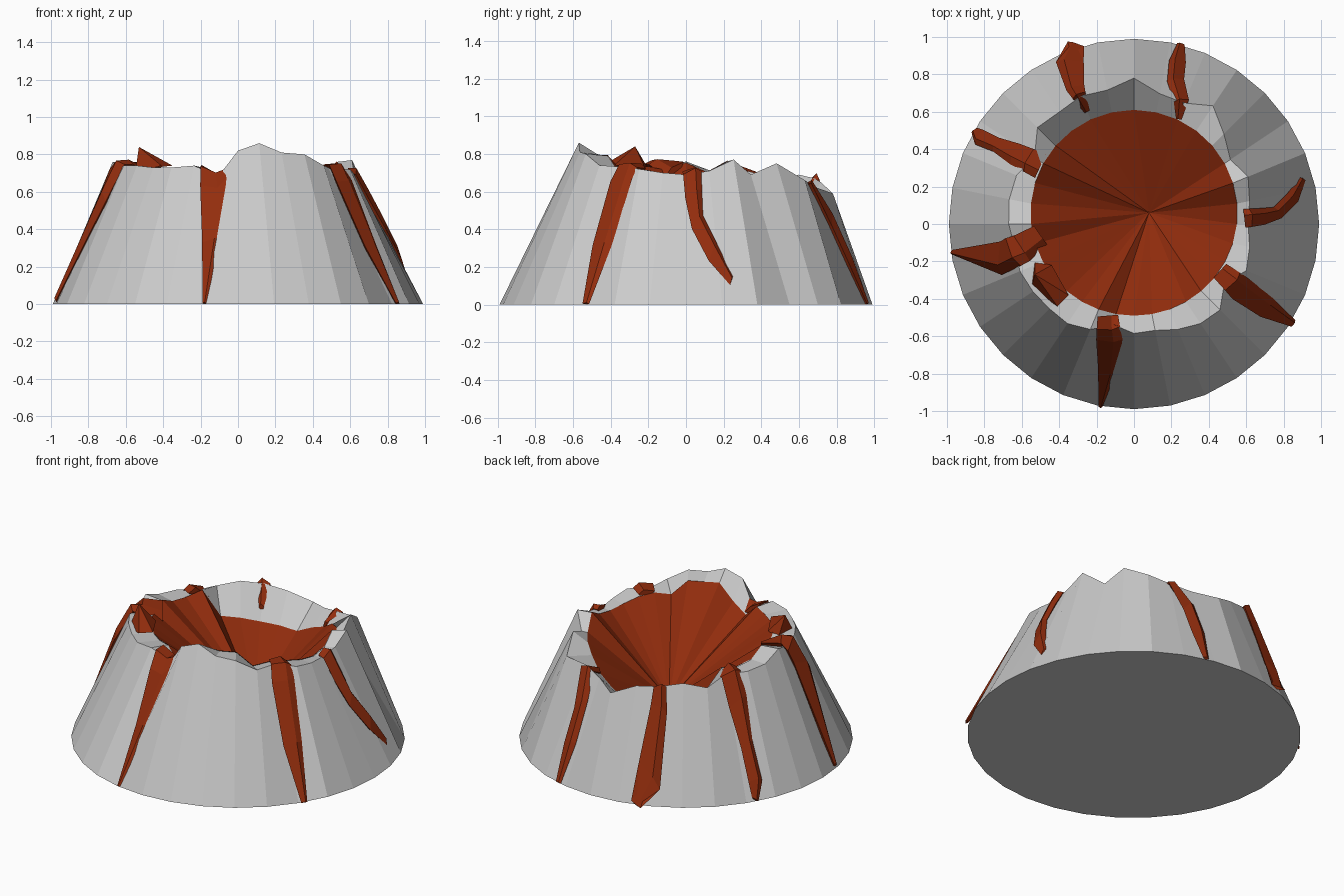
import bpy, bmesh, math
from mathutils import Vector

if "Cube" in bpy.data.objects:
    bpy.data.objects.remove(bpy.data.objects["Cube"])

N = 32
BASE_R = 0.99
APEX = Vector((0.08, 0.06, 0.25))
# Jagged rim: (radius, height) every 11.25 degrees, counter-clockwise from +x
RIM = [(.61, .69), (.63, .71), (.66, .77), (.62, .69), (.68, .75), (.76, .66), (.70, .65), (.71, .62),
       (.78, .59), (.73, .65), (.74, .67), (.72, .69), (.73, .66), (.64, .69), (.68, .70), (.68, .71),
       (.67, .76), (.65, .72), (.66, .74), (.65, .74), (.64, .73), (.64, .73), (.61, .74), (.55, .68),
       (.585, .82), (.58, .86), (.61, .81), (.64, .80), (.65, .74), (.58, .73), (.65, .72), (.63, .70)]
# How far the lava edge sits below the rim
DROP = {3: .01, 4: .08, 5: .02, 6: .08, 7: .10, 8: .13, 9: .18, 10: .19, 11: .19, 12: .14, 13: -.02,
        23: .04, 24: .12, 25: .06, 26: .02, 28: .04}


def polar(r, a, z):
    return Vector((r * math.cos(a), r * math.sin(a), z))


def rim(a):
    t = (a / (2 * math.pi) * N) % N
    i, f = int(t) % N, t % 1
    p, q = RIM[i], RIM[(i + 1) % N]
    return p[0] + (q[0] - p[0]) * f, p[1] + (q[1] - p[1]) * f


def lava_edge(a):
    t = (a / (2 * math.pi) * N) % N
    i, f = int(t) % N, t % 1
    drop = DROP.get(i, .01) * (1 - f) + DROP.get((i + 1) % N, .01) * f
    r, z = rim(a)
    return min(r - 0.02, 0.55 + 0.06 * math.sin(a)), z - drop


def surface(x, y):
    # Height of the volcano at a plan position
    a, r = math.atan2(y, x), math.hypot(x, y)
    (ro, zo), (ri, zi) = rim(a), lava_edge(a)
    if r > ro:
        return max(0, zo * (BASE_R - r) / (BASE_R - ro))
    if r > ri:
        return zi + (zo - zi) * (r - ri) / (ro - ri)
    return APEX.z + (zi - APEX.z) * r / ri


def finish(name, bm, mat=None):
    bmesh.ops.recalc_face_normals(bm, faces=bm.faces)
    me = bpy.data.meshes.new(name)
    bm.to_mesh(me)
    bm.free()
    ob = bpy.data.objects.new(name, me)
    bpy.context.collection.objects.link(ob)
    if mat:
        me.materials.append(mat)
    return ob


def bridge(bm, a, b):
    n = len(a)
    for i in range(n):
        j = (i + 1) % n
        bm.faces.new((a[i], a[j], b[j], b[i]))


lava = bpy.data.materials.new("lava_red")
lava.diffuse_color = (0.29, 0.026, 0.004, 1)
lava.use_nodes = True
lava.node_tree.nodes["Principled BSDF"].inputs["Base Color"].default_value = lava.diffuse_color
angles = [2 * math.pi * i / N for i in range(N)]

# Mountain: base, jagged rim, inner lip, floor hidden just under the lava
bm = bmesh.new()
ring0 = [bm.verts.new(polar(BASE_R, a, 0)) for a in angles]
ring1 = [bm.verts.new(polar(rim(a)[0], a, rim(a)[1])) for a in angles]
ring2 = [bm.verts.new(polar(lava_edge(a)[0], a, lava_edge(a)[1])) for a in angles]
bridge(bm, ring0, ring1)
bridge(bm, ring1, ring2)
bm.faces.new(ring0[::-1])
low = bm.verts.new(APEX - Vector((0, 0, 0.02)))
for i in range(N):
    bm.faces.new((ring2[i], ring2[(i + 1) % N], low))
finish("mountain", bm)

# Crater lava: sunken fan
bm = bmesh.new()
edge = [bm.verts.new(polar(lava_edge(a)[0], a, lava_edge(a)[1] + 0.004)) for a in angles]
tip = bm.verts.new(APEX)
for i in range(N):
    bm.faces.new((edge[i], edge[(i + 1) % N], tip))
crater = finish("crater_lava", bm, lava)
if crater.data.polygons[0].normal.z < 0:
    crater.data.flip_normals()


def outside(p):
    return math.hypot(p[0], p[1]) - rim(math.atan2(p[1], p[0]))[0]


def with_rim_crossing(pts):
    # Adds a point where the flow spills over the rim
    res = [pts[0]]
    for a, b in zip(pts, pts[1:]):
        if outside(a) < -0.015 and outside(b) > 0.015:
            lo, hi = 0.0, 1.0
            for _ in range(20):
                m = (lo + hi) / 2
                q = [u + (v - u) * m for u, v in zip(a, b)]
                lo, hi = (m, hi) if outside(q) < 0 else (lo, m)
            res.append(tuple(q))
        res.append(b)
    return res


def stream(name, pts, lift=0.035):
    # Ridged lava flow lying on the slope; pts are x, y, half width
    pts = with_rim_crossing(pts)
    bm = bmesh.new()
    rings = []
    for i, (x, y, w) in enumerate(pts):
        h = lift * (0.4 if i == len(pts) - 1 else 1)
        a, b = pts[max(i - 1, 0)], pts[min(i + 1, len(pts) - 1)]
        d = Vector((b[0] - a[0], b[1] - a[1])).normalized()
        side = Vector((-d.y, d.x))
        out = Vector((x, y, 0)).normalized() * 0.6 + Vector((0, 0, 0.8))
        if outside((x, y)) < -0.01:
            out = Vector((0, 0, 1))
        zc = surface(x, y)
        ring = []
        for s, k in ((1, 0.3), (0.35, 1), (-1, 0.5), (0, -0.9)):
            q = Vector((x, y)) + side * s * w
            z = surface(q.x, q.y)
            if abs(outside((x, y))) < 0.02:
                z = max(z, zc - 0.03)
            v = Vector((q.x, q.y, z)) + out * h * k
            v.z = max(v.z, 0)
            ring.append(bm.verts.new(v))
        rings.append(ring)
    for a, b in zip(rings, rings[1:]):
        bridge(bm, a, b)
    bm.faces.new(rings[0])
    bm.faces.new(rings[-1])
    finish(name, bm, lava)


# Lava streams around the slope
stream("front_stream", [(-.14, -.49, .055), (-.13, -.61, .07), (-.14, -.78, .05), (-.18, -.975, .01)])
stream("front_right_stream", [(.46, -.25, .05), (.56, -.34, .07), (.70, -.44, .06), (.85, -.53, .02)])
stream("right_stream", [(.59, .03, .05), (.68, .04, .045), (.76, .06, .035), (.84, .14, .035), (.90, .24, .015)])
stream("back_right_stream", [(.24, .56, .015), (.25, .65, .04), (.22, .76, .045), (.23, .86, .045), (.25, .96, .02)])
stream("back_left_stream", [(-.25, .60, .015), (-.31, .72, .05), (-.34, .86, .075), (-.31, .96, .045)])
stream("left_back_stream", [(-.50, .31, .07), (-.63, .37, .06), (-.73, .42, .04), (-.82, .46, .045), (-.85, .50, .02)])
stream("left_stream", [(-.50, -.06, .06), (-.60, -.13, .08), (-.70, -.18, .09), (-.97, -.15, .012)], .05)

# Lava peak standing on the rim
bm = bmesh.new()
top = bm.verts.new((-.53, -.27, .84))
foot = [bm.verts.new(p) for p in ((-.53, -.20, .72), (-.55, -.34, .70), (-.41, -.44, .74), (-.35, -.38, .74), (-.44, -.22, .73))]
for i in range(5):
    bm.faces.new((foot[i], foot[(i + 1) % 5], top))
bm.faces.new(foot)
finish("rim_lava_peak", bm, lava)
